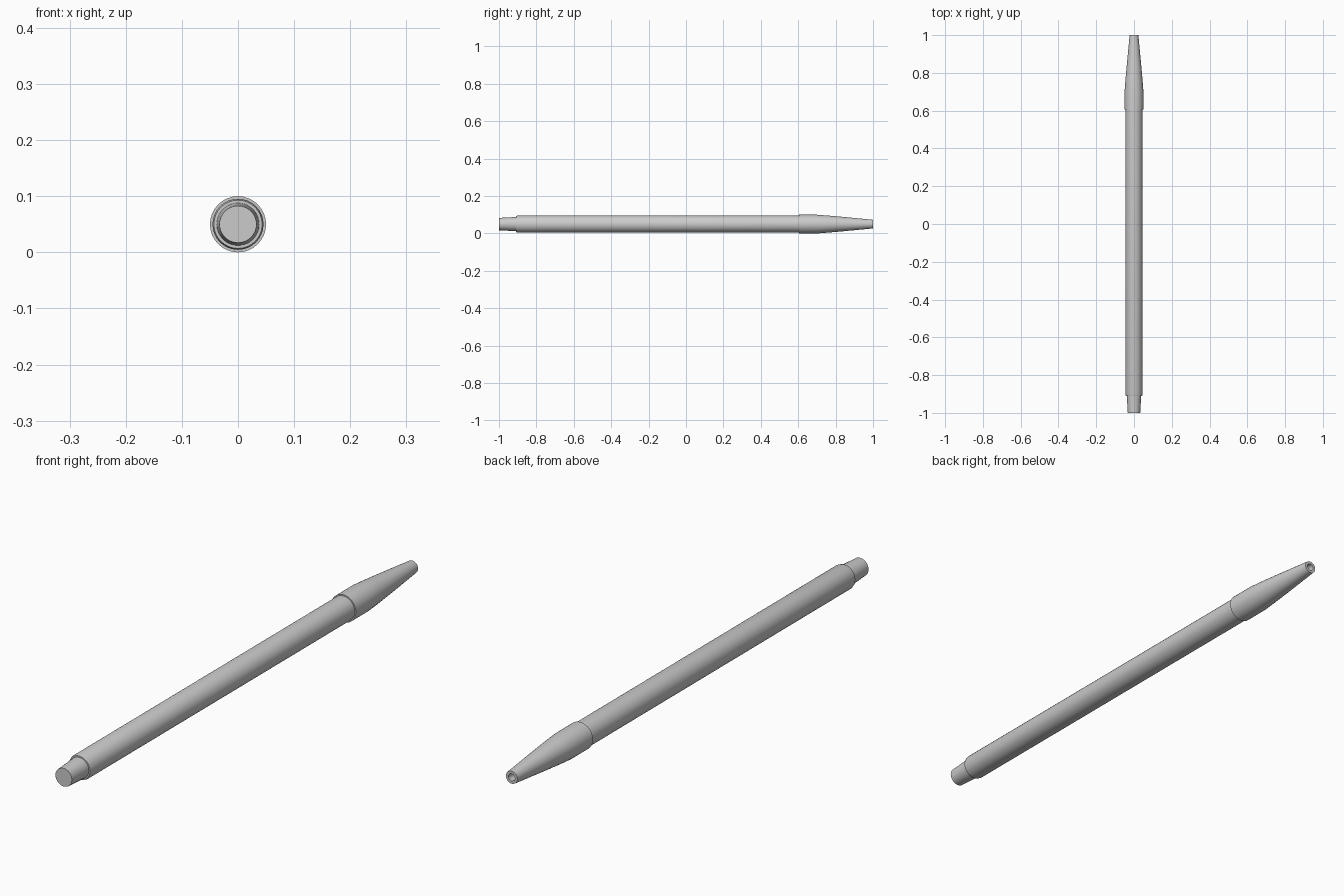
import bpy, bmesh, math

if "Cube" in bpy.data.objects:
    bpy.data.objects.remove(bpy.data.objects["Cube"])

SIDES = 32
AXIS_Z = 0.05


def lathe(name, profile):
    """Revolve (y, radius) points about the pen axis, closing ends at radius 0."""
    bm = bmesh.new()
    rings = []
    for y, r in profile:
        if r == 0:
            rings.append([bm.verts.new((0, y, AXIS_Z))])
        else:
            angles = [2 * math.pi * i / SIDES for i in range(SIDES)]
            rings.append([bm.verts.new((r * math.cos(a), y, AXIS_Z + r * math.sin(a)))
                          for a in angles])
    for a, b in zip(rings, rings[1:]):
        for i in range(SIDES):
            quad = [a[i % len(a)], a[(i + 1) % len(a)],
                    b[(i + 1) % len(b)], b[i % len(b)]]
            bm.faces.new(list(dict.fromkeys(quad)))
    bmesh.ops.recalc_face_normals(bm, faces=bm.faces)
    mesh = bpy.data.meshes.new(name)
    bm.to_mesh(mesh)
    bm.free()
    obj = bpy.data.objects.new(name, mesh)
    bpy.context.collection.objects.link(obj)
    bpy.ops.object.select_all(action='DESELECT')
    obj.select_set(True)
    bpy.context.view_layer.objects.active = obj
    bpy.ops.object.shade_smooth_by_angle(angle=math.radians(30))
    return obj


# Tapered plug in the rear end
lathe("end_plug", [(-1.0, 0), (-1.0, 0.033), (-0.89, 0.039), (-0.89, 0)])

# Long straight barrel with a small step around the plug
lathe("barrel", [(-0.91, 0), (-0.91, 0.043), (-0.90, 0.0455),
                 (0.62, 0.0455), (0.62, 0)])

# Tapered grip with a recessed hole at the writing end
lathe("tip_cone", [(0.605, 0), (0.605, 0.05), (0.70, 0.05), (0.76, 0.0455),
                   (0.85, 0.0375), (0.98, 0.025), (1.0, 0.023),
                   (1.0, 0.013), (0.96, 0.013), (0.96, 0)])
